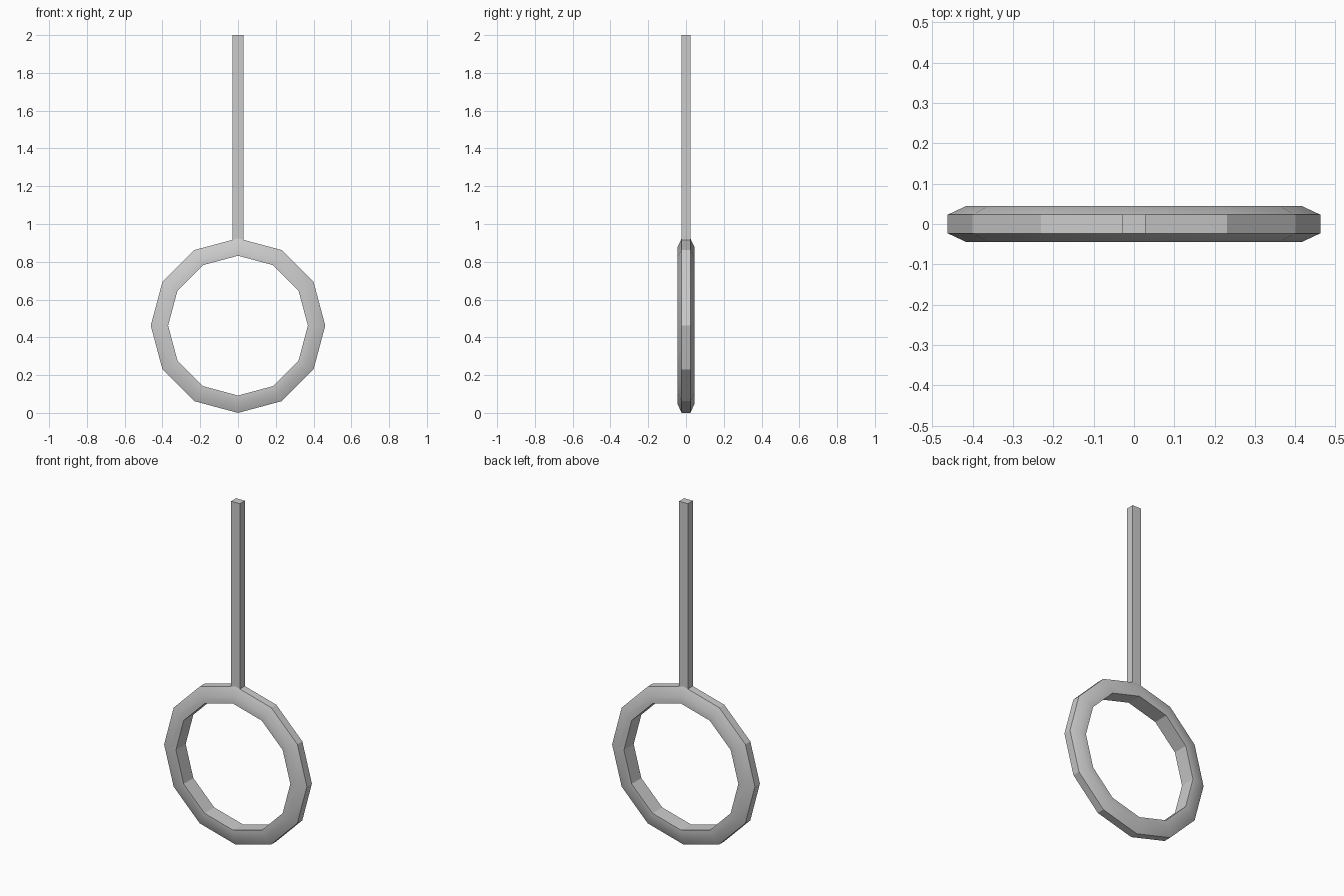
import bpy
import bmesh
import math
from mathutils import Matrix, Vector

cube = bpy.data.objects.get("Cube")
if cube:
    bpy.data.objects.remove(cube, do_unlink=True)

SEGMENTS = 12
CENTER_Z = 0.462
HALF_BAND = 0.023

grey = bpy.data.materials.new("grey")
grey.use_nodes = True
colour = (0.6, 0.6, 0.6, 1)
grey.diffuse_color = colour
grey.node_tree.nodes["Principled BSDF"].inputs["Base Color"].default_value = colour


def finish(bm, name):
    bmesh.ops.recalc_face_normals(bm, faces=bm.faces)
    mesh = bpy.data.meshes.new(name)
    bm.to_mesh(mesh)
    bm.free()
    mesh.materials.append(grey)
    obj = bpy.data.objects.new(name, mesh)
    bpy.context.collection.objects.link(obj)
    return obj


# Ring: flat inner wall, chamfered outer rim, swept round twelve sides
half = [(0.37, 0.045), (0.415, 0.045), (0.462, HALF_BAND)]
section = half + [(r, -y) for r, y in reversed(half)]
bm = bmesh.new()
loops = []
for i in range(SEGMENTS):
    turn = Matrix.Rotation(math.tau * i / SEGMENTS, 3, "Y")
    loops.append([bm.verts.new(turn @ Vector((r, y, 0)) + Vector((0, 0, CENTER_Z)))
                  for r, y in section])
for i, a in enumerate(loops):
    b = loops[(i + 1) % SEGMENTS]
    for j in range(len(section)):
        k = (j + 1) % len(section)
        bm.faces.new((a[j], a[k], b[k], b[j]))
ring = finish(bm, "ring")
bpy.ops.object.select_all(action="DESELECT")
ring.select_set(True)
bpy.context.view_layer.objects.active = ring
bpy.ops.object.shade_smooth_by_angle(angle=math.radians(28))

# Handle: square bar rising from the top of the ring
bottom, top = 0.9, 2.0
bm = bmesh.new()
bmesh.ops.create_cube(bm, size=1)
bmesh.ops.scale(bm, vec=(0.056, 2 * HALF_BAND, top - bottom), verts=bm.verts)
bmesh.ops.translate(bm, vec=(0, 0, (top + bottom) / 2), verts=bm.verts)
finish(bm, "handle")
